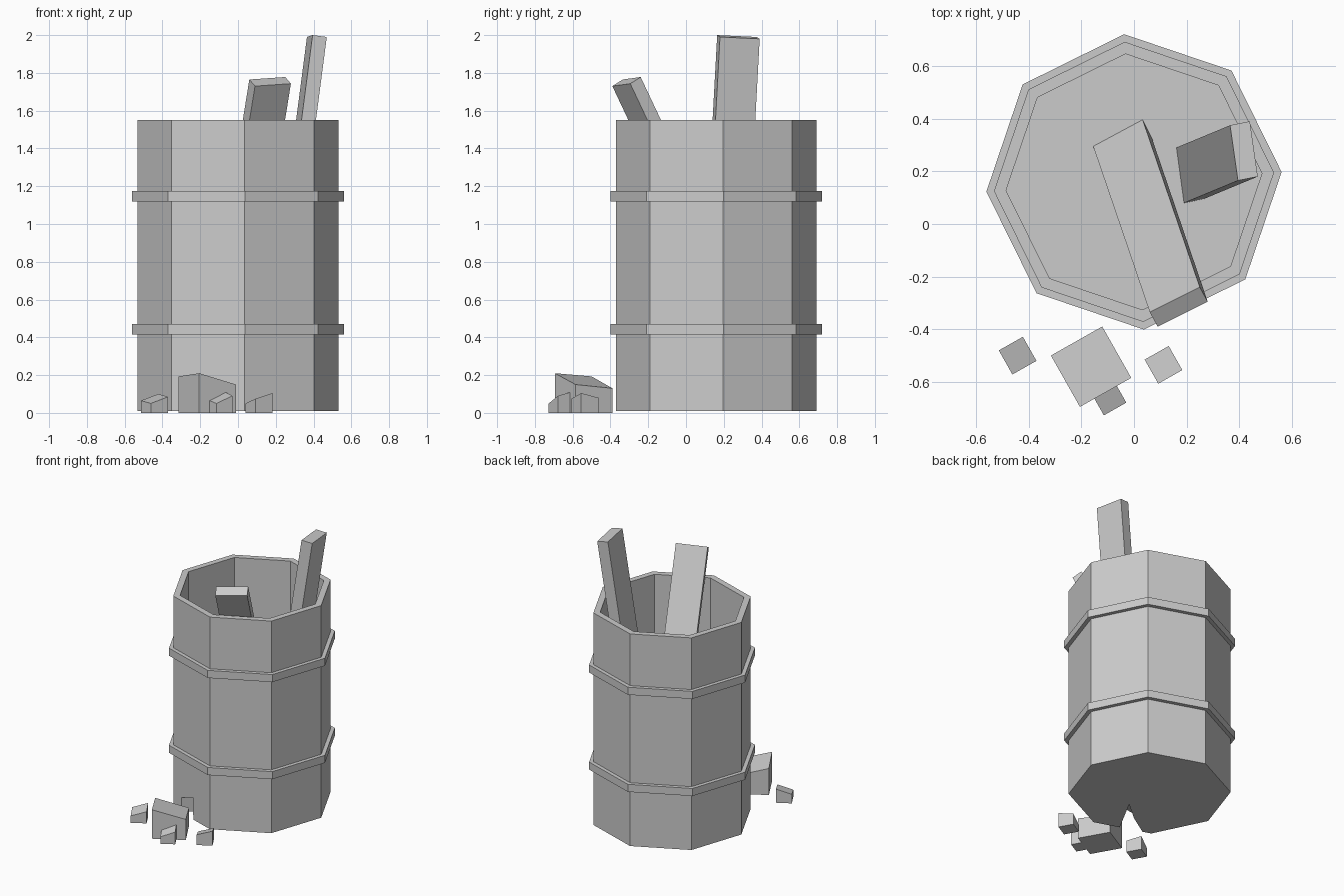
import bpy, bmesh
from math import cos, sin, radians
from mathutils import Vector

if "Cube" in bpy.data.objects:
    bpy.data.objects.remove(bpy.data.objects["Cube"])

CENTRE = Vector((0, 0.16, 0))
TURN = 3.8          # rotation of the octagon in degrees


def make(name, verts, faces):
    me = bpy.data.meshes.new(name)
    me.from_pydata([tuple(v) for v in verts], [], faces)
    bm = bmesh.new()
    bm.from_mesh(me)
    bmesh.ops.recalc_face_normals(bm, faces=bm.faces)
    bm.to_mesh(me)
    bm.free()
    ob = bpy.data.objects.new(name, me)
    bpy.context.collection.objects.link(ob)
    return ob


def octagon(name, profile, closed):
    """Sweep an (r, z) profile round eight sides; cap both ends or close into a ring."""
    n = len(profile)
    verts = []
    for r, z in profile:
        for k in range(8):
            a = radians(TURN + 45 * k)
            verts.append(CENTRE + Vector((r * cos(a), r * sin(a), z)))
    faces = []
    for i in range(n if closed else n - 1):
        j = (i + 1) % n
        for k in range(8):
            m = (k + 1) % 8
            faces.append((i * 8 + k, i * 8 + m, j * 8 + m, j * 8 + k))
    if not closed:
        faces += [tuple(range(8)), tuple(range((n - 1) * 8, n * 8))]
    return make(name, verts, faces)


BOX = [(0, 1, 2, 3), (4, 5, 6, 7)] + [(i, (i + 1) % 4, (i + 1) % 4 + 4, i + 4) for i in range(4)]


def plank(name, corner, axis, width, thick):
    c, a, w, t = map(Vector, (corner, axis, width, thick))
    top = [c, c + w, c + w + t, c + t]
    return make(name, [p - a * 1.02 for p in top] + top, BOX)


def rock(name, x, y, side, heights):
    """Square block with a slanted top; heights run left, front, right, back."""
    r = side * 0.7071
    ring = [(x + r * cos(radians(164.5 + 90 * i)), y + r * sin(radians(164.5 + 90 * i))) for i in range(4)]
    return make(name, [(*p, 0) for p in ring] + [(*p, h) for p, h in zip(ring, heights)], BOX)


# Barrel with raised inner floor
barrel = octagon("barrel", [(0.533, 0.01), (0.533, 1.55), (0.487, 1.55), (0.487, 0.43)], False)

# Broken wedge-shaped hole at the front left foot
tip = Vector((0.008, -0.04, 0))
low = [Vector((-0.32, -0.25, 0)), Vector((-0.14, -0.313, 0))]
high = [Vector((-0.265, -0.27, 0.12)), Vector((-0.145, -0.311, 0.17))]
tip_low, tip_high = tip + Vector((0, 0, -0.05)), tip + Vector((0, 0, 0.15))
lo = [tip + (p - tip) * 1.4 + Vector((0, 0, -0.05)) for p in low]
hi = [tip_high + (p - tip_high) * 1.4 for p in high]
cutter = make("hole_cutter", [tip_low, *lo, tip_high, *hi],
              [(0, 1, 2), (3, 4, 5), (0, 1, 4, 3), (1, 2, 5), (1, 5, 4), (2, 0, 3, 5)])
cutter.hide_render = True
mod = barrel.modifiers.new("hole", 'BOOLEAN')
mod.operation = 'DIFFERENCE'
mod.solver = 'EXACT'
mod.object = cutter
bpy.context.view_layer.objects.active = barrel
bpy.ops.object.modifier_apply(modifier=mod.name)
bpy.data.objects.remove(cutter)

# Hoops
for name, z in (("lower_hoop", 0.415), ("upper_hoop", 1.12)):
    octagon(name, [(0.52, z), (0.562, z), (0.562, z + 0.055), (0.52, z + 0.055)], True)

# Leaning planks
plank("front_plank", (0.06, -0.335, 1.765), (0.215, -0.63, 1.335), (0.19, 0.095, 0.013), (0.03, -0.055, -0.035))
plank("side_plank", (0.365, 0.375, 1.99), (0.205, 0.085, 1.57), (0.03, -0.21, 0.01), (0.075, 0.015, -0.01))

# Rubble in front
rock("large_rubble", -0.163, -0.542, 0.224, (0.193, 0.21, 0.15, 0.13))
rock("left_rubble", -0.442, -0.50, 0.105, (0.065, 0.05, 0.085, 0.10))
rock("front_rubble", -0.096, -0.66, 0.098, (0.07, 0.05, 0.09, 0.115))
rock("right_rubble", 0.112, -0.535, 0.105, (0.05, 0.075, 0.105, 0.08))
